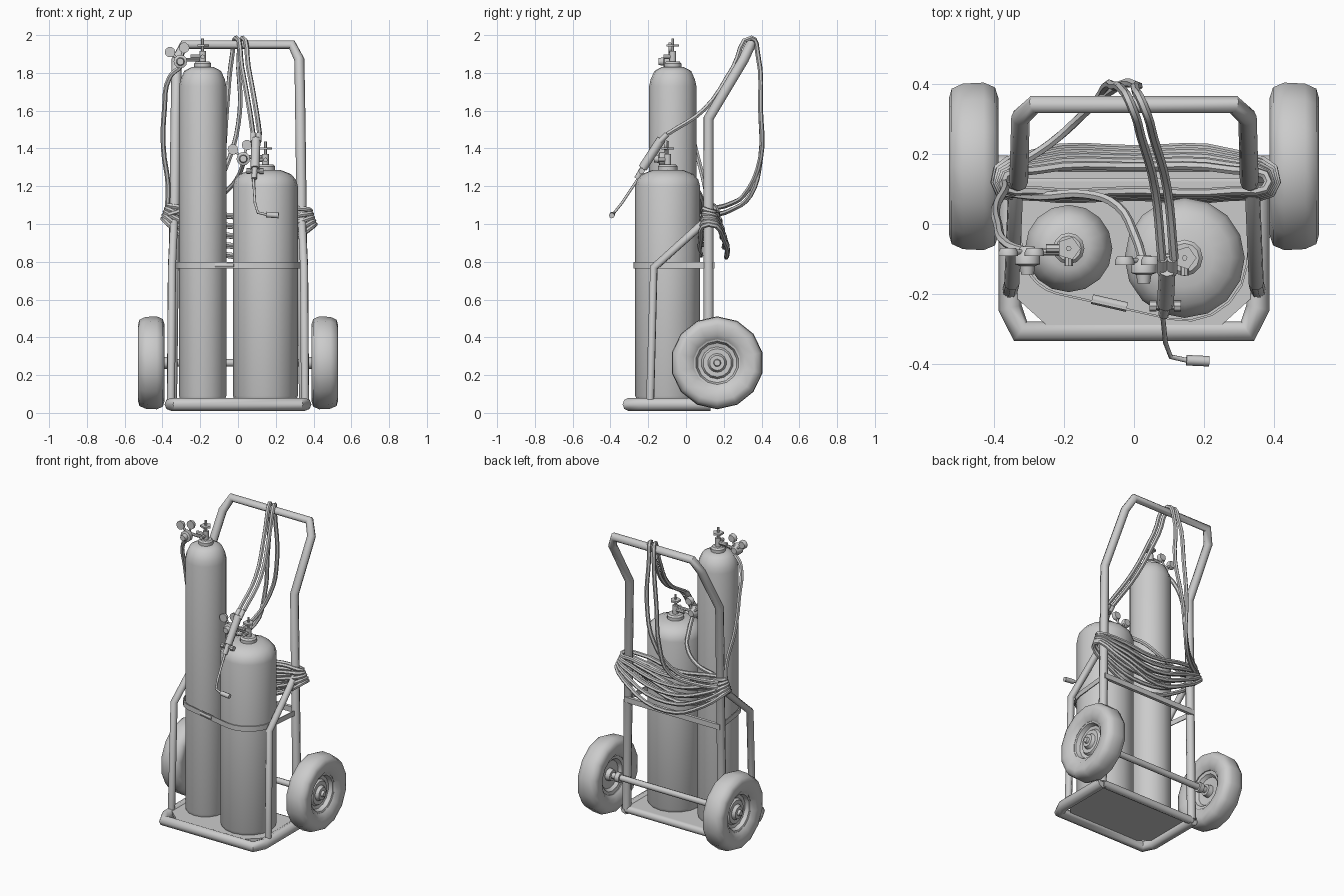
import bpy, bmesh, math
from mathutils import Vector, Matrix

old = bpy.data.objects.get("Cube")
if old:
    bpy.data.objects.remove(old)

grey = bpy.data.materials.new("plain grey")
grey.use_nodes = True
tone = (0.6, 0.6, 0.6, 1)
grey.diffuse_color = tone
grey.node_tree.nodes["Principled BSDF"].inputs["Base Color"].default_value = tone

AXES = {"z": Matrix(), "x": Matrix.Rotation(math.pi / 2, 4, "Y"),
        "-x": Matrix.Rotation(-math.pi / 2, 4, "Y"),
        "-y": Matrix.Rotation(math.pi / 2, 4, "X")}


def finish(name, mesh, angle=40):
    ob = bpy.data.objects.new(name, mesh)
    bpy.context.collection.objects.link(ob)
    mesh.materials.clear()
    mesh.materials.append(grey)
    bpy.ops.object.select_all(action="DESELECT")
    ob.select_set(True)
    bpy.context.view_layer.objects.active = ob
    bpy.ops.object.shade_smooth_by_angle(angle=math.radians(angle))
    return ob


def from_bmesh(name, bm, angle=40):
    bmesh.ops.recalc_face_normals(bm, faces=bm.faces)
    mesh = bpy.data.meshes.new(name)
    bm.to_mesh(mesh)
    bm.free()
    return finish(name, mesh, angle)


def tube(name, pts, r, smooth=False, closed=False, sides=2):
    """Round tube along a path, straight or flowing."""
    cu = bpy.data.curves.new(name, "CURVE")
    cu.dimensions = "3D"
    cu.bevel_depth, cu.bevel_resolution = r, sides
    cu.use_fill_caps, cu.resolution_u = True, 4
    sp = cu.splines.new("BEZIER" if smooth else "POLY")
    store = sp.bezier_points if smooth else sp.points
    store.add(len(pts) - 1)
    for p, co in zip(store, pts):
        if smooth:
            p.co = co
            p.handle_left_type = p.handle_right_type = "AUTO"
        else:
            p.co = (*co, 1)
    sp.use_cyclic_u = closed
    tmp = bpy.data.objects.new(name, cu)
    bpy.context.collection.objects.link(tmp)
    deps = bpy.context.evaluated_depsgraph_get()
    mesh = bpy.data.meshes.new_from_object(tmp.evaluated_get(deps))
    bpy.data.objects.remove(tmp)
    return finish(name, mesh, 50)


def lathe(name, profile, at, axis="z", sides=16, angle=40):
    """Spin (radius, height) pairs round an axis placed at a point."""
    bm = bmesh.new()
    vs = [bm.verts.new((r, 0, h)) for r, h in profile]
    es = [bm.edges.new(pair) for pair in zip(vs, vs[1:])]
    bmesh.ops.spin(bm, geom=vs + es, cent=(0, 0, 0), axis=(0, 0, 1),
                   angle=math.tau, steps=sides, use_duplicate=False)
    bmesh.ops.remove_doubles(bm, verts=bm.verts, dist=0.0002)
    bm.transform(Matrix.Translation(at) @ AXES[axis])
    return from_bmesh(name, bm, angle)


def drum(name, r, length, at, axis="z", sides=10):
    h = length / 2
    return lathe(name, [(0, -h), (r, -h), (r, h), (0, h)], at, axis, sides)


def prism(name, outline, z0, z1):
    bm = bmesh.new()
    face = bm.faces.new([bm.verts.new((x, y, z0)) for x, y in outline])
    up = bmesh.ops.extrude_face_region(bm, geom=[face])["geom"]
    bmesh.ops.translate(bm, vec=(0, 0, z1 - z0),
                        verts=[v for v in up if isinstance(v, bmesh.types.BMVert)])
    return from_bmesh(name, bm)


# Base: bent front tube, rear bar and deck plate with clipped corners
tube("base_tube", [(-.355, .13, .045), (-.355, -.24, .045), (-.325, -.307, .045),
                   (.325, -.307, .045), (.355, -.24, .045), (.355, .13, .045)], .034)
tube("base_rear_bar", [(-.35, .12, .045), (.35, .12, .045)], .025)
prism("deck_plate", [(-.35, .12), (-.35, -.2), (-.25, -.29), (.25, -.29),
                     (.35, -.2), (.35, .12)], .05, .07)

# Frame: one continuous bent tube for uprights and handle
half = [(.35, .12, .05), (.33, .12, 1.56), (.325, .305, 1.87), (.285, .342, 1.95)]
tube("upright_frame", half + [(-x, y, z) for x, y, z in reversed(half)], .027)
prism("rear_cross_bar", [(-.35, .13), (-.35, .15), (.35, .15), (.35, .13)], .765, .8)
for s, side in ((1, "left"), (-1, "right")):
    tube(side + "_brace", [(s * .355, -.19, .06), (s * .35, -.17, .77),
                           (s * .338, .12, 1.03)], .022)

# Wheels and axle
tube("axle", [(-.48, .165, .265), (.48, .165, .265)], .02)
tyre = [(.125, .415), (.15, .395), (.2, .388), (.232, .398), (.246, .43), (.243, .49),
        (.228, .522), (.2, .53), (.15, .525), (.125, .505), (.125, .415)]
rim = [(0, .42), (.035, .42), (.04, .45), (.09, .445), (.105, .425), (.13, .42),
       (.13, .505), (.115, .5), (.105, .475), (.085, .47), (.075, .485),
       (.05, .485), (.04, .505), (.02, .505), (.016, .52), (0, .52)]
for axis, side in (("x", "left"), ("-x", "right")):
    lathe(side + "_tyre", tyre, (0, .165, .265), axis, 14, 50)
    lathe(side + "_rim", rim, (0, .165, .265), axis, 14, 30)
    s = 1 if axis == "x" else -1
    drum(side + "_axle_collar", .032, .03, (s * .375, .165, .265), "x")


# Gas cylinders, each with valve, handwheel and twin-gauge regulator
def gas_cylinder(name, x, y, r, shoulder, top, neck):
    lathe(name + "_cylinder",
          [(0, .07), (r * .95, .07), (r, .09), (r, shoulder), (r * .94, shoulder + .035),
           (r * .78, top - .02), (r * .48, top), (0, top)], (x, y, 0), sides=16)
    lathe(name + "_neck_ring", [(0, 0), (neck, 0), (neck, .025), (neck * .8, .035),
                                (0, .035)], (x, y, top - .005), sides=12)
    z = top + .03
    drum(name + "_valve_body", .018, .06, (x, y, z + .025))
    drum(name + "_valve_outlet", .013, .07, (x - .03, y, z + .025), "x", 8)
    drum(name + "_valve_side_port", .012, .06, (x, y - .02, z + .025), "-y", 8)
    drum(name + "_valve_stem", .008, .075, (x, y, z + .085), sides=6)
    drum(name + "_handwheel", .034, .012, (x, y, z + .085), sides=5)


def regulator(name, x, y, z):
    lathe(name + "_regulator", [(0, -.04), (.02, -.04), (.036, -.015), (.036, .01),
                                (.022, .015), (.018, .04), (0, .04)],
          (x, y - .025, z), "-y", 12)
    drum(name + "_regulator_inlet", .01, .1, (x + .05, y, z + .01), "x", 8)
    for dx, dz, tag in ((-.055, .05, "low"), (.02, .073, "high")):
        tube(f"{name}_{tag}_gauge_stem", [(x, y, z), (x + dx, y, z + dz)], .007)
        lathe(f"{name}_{tag}_gauge", [(0, -.012), (.022, -.012), (.028, 0),
                                      (.028, .012), (0, .012)],
              (x + dx, y, z + dz), "-y", 10)


gas_cylinder("tall", -.187, -.07, .125, 1.73, 1.83, .045)
gas_cylinder("short", .145, -.097, .172, 1.2, 1.285, .052)
regulator("tall", -.305, -.08, 1.86)
regulator("short", .028, -.105, 1.345)


# Strap hugging both cylinders, fixed to the uprights
def arc(cx, cy, r, a0, a1, n=6):
    angles = [math.radians(a0 + (a1 - a0) * i / (n - 1)) for i in range(n)]
    return [(cx + r * math.cos(a), cy + r * math.sin(a)) for a in angles]


line = ([(-.345, .14)] + arc(-.187, -.07, .13, 185, 256)
        + arc(.145, -.097, .177, 256, 355) + [(.345, .14)])
offset = [(x * 1.015, y - .006) for x, y in line]
prism("strap", line + offset[::-1], .765, .798)
tube("strap_buckle", [(-.12, -.215, .782), (-.02, -.238, .782)], .014)

# Torch: grip, control knobs, thin neck and nozzle
tube("torch_grip", [(.095, -.13, 1.45), (.09, -.23, 1.295)], .024)
tube("torch_mixer", [(.09, -.22, 1.31), (.085, -.26, 1.24)], .015)
drum("torch_knob_mount", .01, .075, (.09, -.235, 1.28), "x", 8)
for x in (.055, .125):
    drum("torch_knob", .016, .02, (x, -.235, 1.28), "x", 8)
for dx in (-.014, .014):
    tube("torch_coupling", [(.095 + dx, -.1, 1.475), (.095 + dx, -.14, 1.435)], .015)
tube("torch_neck", [(.08, -.24, 1.26), (.09, -.34, 1.11), (.105, -.38, 1.06),
                    (.15, -.39, 1.05)], .007)
tube("torch_nozzle", [(.15, -.39, 1.05), (.215, -.393, 1.045)], .015)

# Hoses from the torch, over the handle and down behind to the coil
for i, dx in enumerate((0, .035)):
    tube("torch_hose", [(.08 + dx, -.1, 1.475), (.06 + dx, .1, 1.61),
                        (.02 + dx, .25, 1.83), (dx - .01, .345, 1.985),
                        (dx - .03, .38, 1.9), (-.06 + dx * 2, .395, 1.6),
                        (-.08 + dx, .395, 1.35), (-.12 - dx, .34 - dx, 1.15),
                        (-.24, .23, 1.07 + dx), (-.35, .16, 1.05 + dx)],
         .013, smooth=True, sides=1)

# Hoses from the regulators to the coil
tube("tall_supply_hose", [(-.305, -.08, 1.83), (-.36, -.06, 1.78), (-.39, 0, 1.6),
                          (-.395, .05, 1.4), (-.37, .1, 1.2), (-.375, .12, 1.08)],
     .013, smooth=True, sides=1)
tube("short_supply_hose", [(.028, -.11, 1.32), (.005, -.04, 1.26), (-.045, .05, 1.19),
                           (-.14, .085, 1.12), (-.27, .08, 1.08), (-.37, .09, 1.05)],
     .013, smooth=True, sides=1)

# Coil of hose slung round both uprights, each loop sagging further
for i in range(5):
    reach, sag, top = .375 + .006 * i, .025 + .035 * i, 1.1 - .018 * i
    front, back = .095 - .004 * i, .155 + .012 * i
    tube("hose_coil", [(-reach, .12, top), (-.28, back, top - sag * .6),
                       (0, back + .01, top - sag - .04), (.28, back, top - sag * .6 - .02),
                       (reach + .01, .12, top - .03), (.28, front, top - sag * .7),
                       (.0, front, top - sag - .03), (-.28, front, top - sag * .6)],
         .013, smooth=True, closed=True, sides=1)
